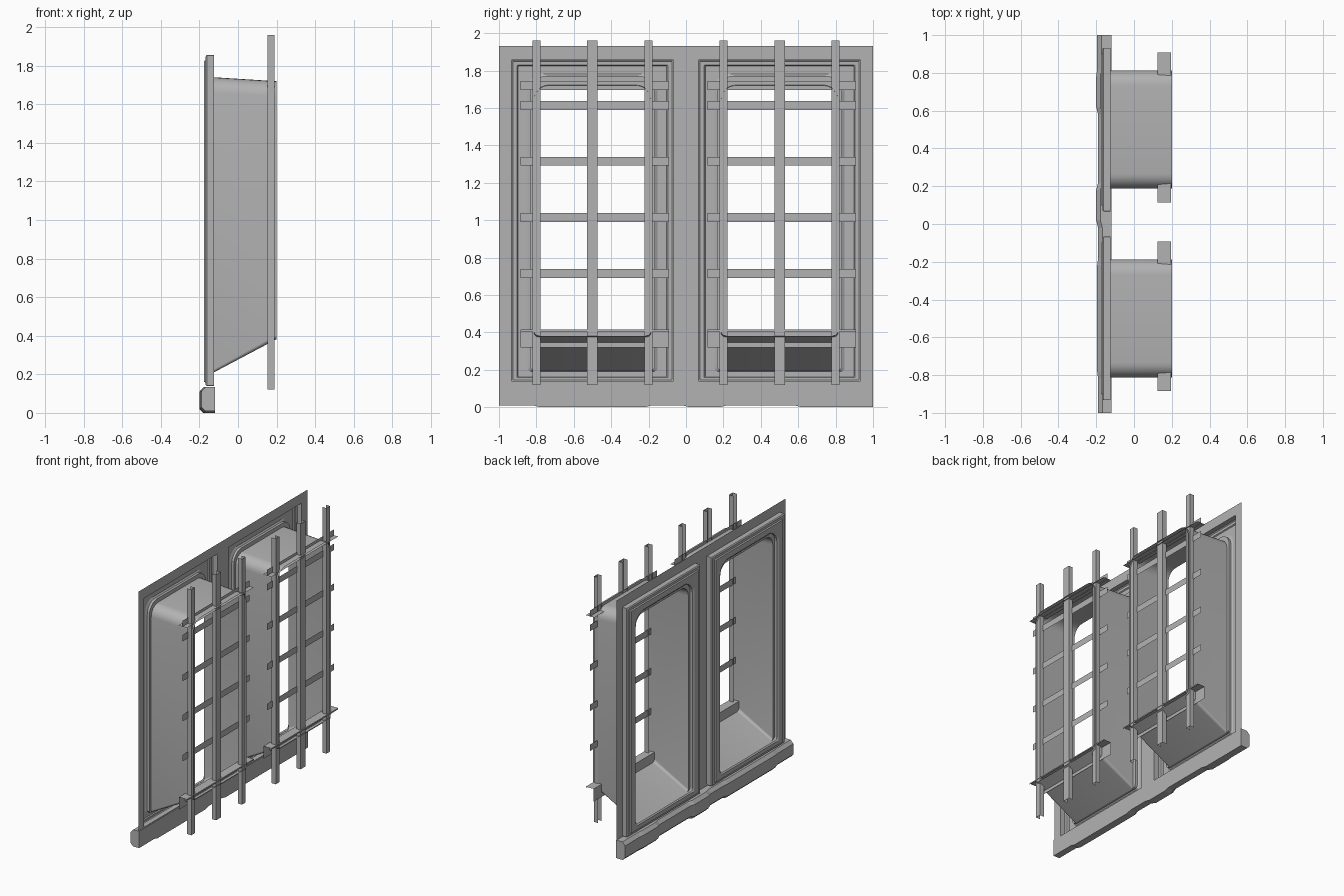
import bpy, bmesh, math
from mathutils import Vector

cube = bpy.data.objects.get("Cube")
if cube:
    bpy.data.objects.remove(cube, do_unlink=True)

grey = bpy.data.materials.new("plain_grey")
grey.use_nodes = True
COL = (0.45, 0.45, 0.45, 1)
grey.diffuse_color = COL
grey.node_tree.nodes["Principled BSDF"].inputs["Base Color"].default_value = COL


def finish(name, bm, smooth=False):
    bmesh.ops.recalc_face_normals(bm, faces=bm.faces)
    me = bpy.data.meshes.new(name)
    bm.to_mesh(me)
    bm.free()
    me.materials.append(grey)
    ob = bpy.data.objects.new(name, me)
    bpy.context.collection.objects.link(ob)
    if smooth:
        bpy.ops.object.select_all(action='DESELECT')
        ob.select_set(True)
        bpy.context.view_layer.objects.active = ob
        bpy.ops.object.shade_smooth_by_angle(angle=math.radians(35))
    return ob


def ring(x, yc, half, z0, z1, r_top, r_low, seg=6):
    """Rounded rectangle in the plane at x, with its own top and bottom radii."""
    pts = []
    corners = [(1, z1, -1, r_top, 0), (-1, z1, -1, r_top, 90),
               (-1, z0, 1, r_low, 180), (1, z0, 1, r_low, 270)]
    for sy, z, inward, r, start in corners:
        cy, cz = yc + sy * (half - r), z + inward * r
        for i in range(seg + 1):
            a = math.radians(start + 90 * i / seg)
            pts.append(Vector((x, cy + r * math.cos(a), cz + r * math.sin(a))))
    return pts


def loft(bm, rings, caps=False):
    """Bridge a series of closed rings."""
    loops = [[bm.verts.new(p) for p in r] for r in rings]
    n = len(loops[0])
    for a, b in zip(loops, loops[1:]):
        for i in range(n):
            bm.faces.new((a[i], a[(i + 1) % n], b[(i + 1) % n], b[i]))
    if caps:
        bm.faces.new(loops[0])
        bm.faces.new(loops[-1])


def strip(bm, profile, axis, start, end):
    """Extrude an open thin profile along the y or z axis."""
    place = (lambda u, v, t: (u, t, v)) if axis == 'y' else (lambda u, v, t: (u, v, t))
    a, b = [[bm.verts.new(place(u, v, t)) for u, v in profile] for t in (start, end)]
    for i in range(len(profile) - 1):
        bm.faces.new((a[i], a[i + 1], b[i + 1], b[i]))


# Wall sheet: margins around the two window openings
WALL = -0.125
Z0, Z1, HALF = 0.14, 1.855, 0.433
bm = bmesh.new()
for y0, y1, z0, z1 in [(-1, 1, Z1, 1.93), (-1, 1, 0.02, Z0), (-1, -0.5 - HALF, Z0, Z1),
                       (HALF - 0.5, 0.5 - HALF, Z0, Z1), (0.5 + HALF, 1, Z0, Z1)]:
    strip(bm, [(WALL, z0), (WALL, z1)], 'y', y0, y1)
finish("wall_sheet", bm)

for side, yc in (("right", -0.5), ("left", 0.5)):
    # Hollow moulded frame: outer wall, bevel, step and rounded opening
    bm = bmesh.new()
    loft(bm, [ring(x, yc, HALF - d, Z0 + d * 0.6, Z1 - d * 0.85, rt, rl)
              for x, d, rt, rl in [(WALL, 0, .004, .004), (-.162, 0, .004, .004),
                                   (-.168, .008, .004, .004), (-.168, .03, .004, .004),
                                   (-.176, .036, .006, .006), (-.176, .085, .08, .02),
                                   (-.168, .098, .09, .02), (-.15, .098, .09, .02)]]
         + [ring(-.15, yc, .313, .197, 1.742, .08, .015)])
    finish(side + "_frame", bm)

    # Deep reveal with a sloping floor
    bm = bmesh.new()
    loft(bm, [ring(-.15, yc, .313, .197, 1.742, .08, .015),
              ring(.2, yc, .313, .382, 1.72, .08, .025)])
    finish(side + "_reveal", bm, True)

    # Upright bars: channel sections open to the rear
    bm = bmesh.new()
    for off, w in ((-.3, .021), (0, .028), (.3, .021)):
        y = yc + off
        strip(bm, [(.153, y - w), (.188, y - w), (.188, y + w), (.153, y + w)],
              'z', .12, 1.96)
    finish(side + "_upright_bars", bm)

    # Flat cross bars, with a flange on the top one
    bm = bmesh.new()
    y0, y1 = yc - .385, yc + .408
    for z in (.715, 1.015, 1.315, 1.613, 1.72):
        strip(bm, [(.16, z - .024), (.16, z + .024)], 'y', y0, y1)
    strip(bm, [(.125, 1.7), (.195, 1.7)], 'y', y0, y1)
    finish(side + "_cross_bars", bm)

    # Angle section along the foot of the bars
    bm = bmesh.new()
    strip(bm, [(.13, .32), (.13, .415), (.195, .415), (.195, .405)], 'y', y0, y1)
    finish(side + "_foot_angle", bm)

# Worn sill: a chamfered section that swells along its length
bm = bmesh.new()
rings = []
for y, s in [(-1, 0), (-.82, 0), (-.78, .5), (-.22, .5), (-.18, 0), (-.02, 0), (.02, 1),
             (.18, 1), (.22, 0), (.58, 0), (.62, 1), (.78, 1), (.82, .5), (1, .5)]:
    f, low = -.19 - .01 * s, .01 * (1 - min(1, 2 * s))
    rings.append([Vector((x, y, z)) for x, z in
                  [(-.12, low), (f + .02, low), (f, low + .02), (f, .11),
                   (f + .022, .135), (-.12, .135)]])
loft(bm, rings, True)
finish("sill", bm)
